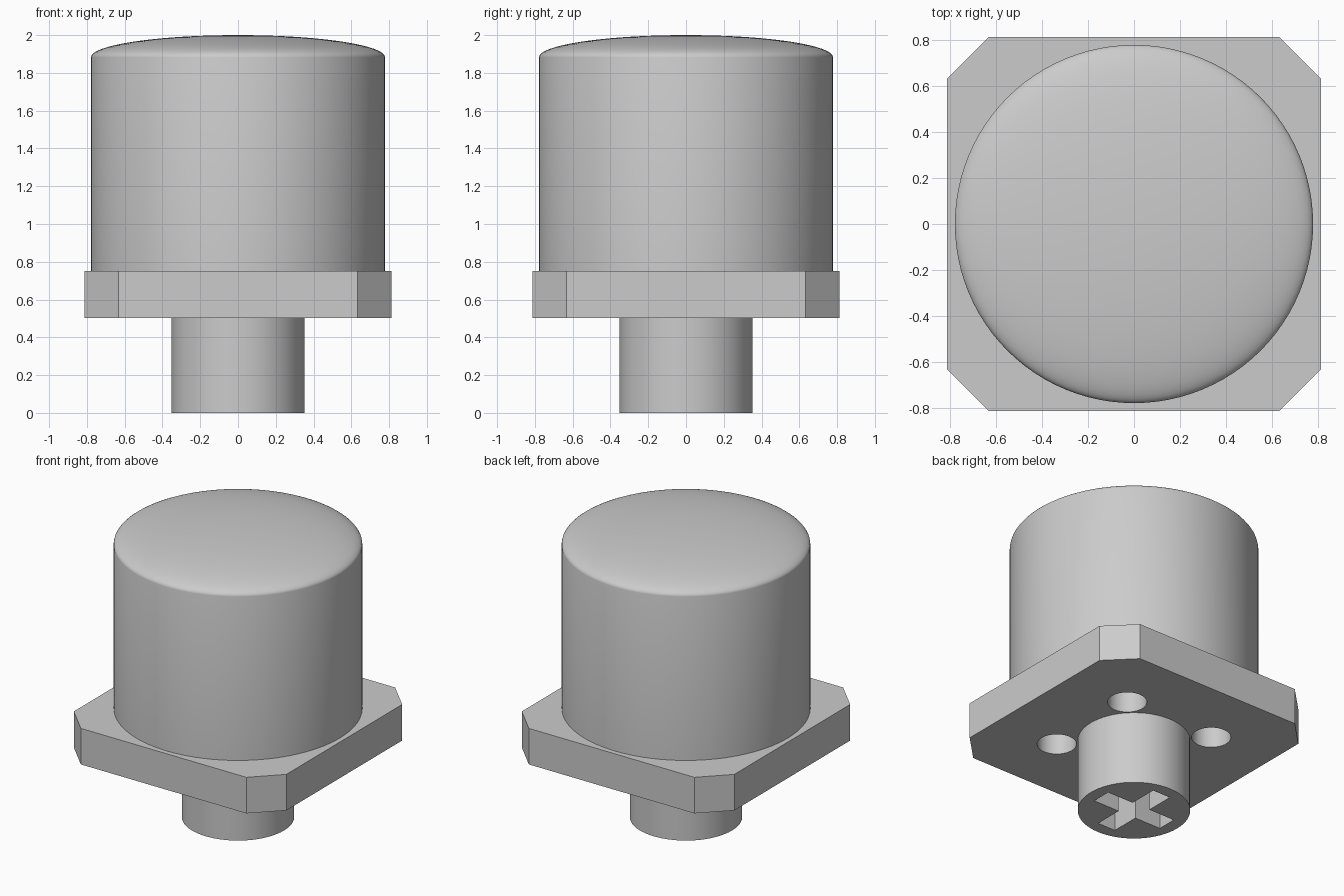
import bpy, bmesh, math

cube = bpy.data.objects.get("Cube")
if cube:
    bpy.data.objects.remove(cube, do_unlink=True)

GREY = (0.6, 0.6, 0.6, 1.0)
grey = bpy.data.materials.new("plain grey")
grey.use_nodes = True
grey.diffuse_color = GREY
grey.node_tree.nodes["Principled BSDF"].inputs["Base Color"].default_value = GREY

PLATE_BOTTOM, PLATE_TOP = 0.503, 0.752
CAP_RADIUS, RIM_Z, TOP_Z = 0.778, 1.883, 2.0
STEM_RADIUS = 0.352


def make_object(name, bm):
    bmesh.ops.recalc_face_normals(bm, faces=bm.faces)
    mesh = bpy.data.meshes.new(name)
    bm.to_mesh(mesh)
    bm.free()
    mesh.materials.append(grey)
    obj = bpy.data.objects.new(name, mesh)
    bpy.context.collection.objects.link(obj)
    return obj


def select(obj):
    bpy.ops.object.select_all(action="DESELECT")
    obj.select_set(True)
    bpy.context.view_layer.objects.active = obj


def smooth(obj):
    select(obj)
    bpy.ops.object.shade_smooth_by_angle(angle=math.radians(30))


def prism(name, outline, z0, z1):
    bm = bmesh.new()
    face = bm.faces.new([bm.verts.new((x, y, z0)) for x, y in outline])
    new = bmesh.ops.extrude_face_region(bm, geom=[face])["geom"]
    bmesh.ops.translate(bm, vec=(0, 0, z1 - z0),
                        verts=[g for g in new if isinstance(g, bmesh.types.BMVert)])
    return make_object(name, bm)


def circle(radius, cx=0, cy=0, sides=64):
    turns = [2 * math.pi * i / sides for i in range(sides)]
    return [(cx + radius * math.cos(a), cy + radius * math.sin(a)) for a in turns]


def four_way(points):
    """Repeat a few outline points at each quarter turn."""
    outline = []
    for _ in range(4):
        outline += points
        points = [(-y, x) for x, y in points]
    return outline


def cut(obj, cutter):
    cutter.hide_render = True
    mod = obj.modifiers.new("cut", "BOOLEAN")
    mod.operation, mod.solver, mod.object = "DIFFERENCE", "EXACT", cutter
    select(obj)
    bpy.ops.object.modifier_apply(modifier=mod.name)
    bpy.data.objects.remove(cutter, do_unlink=True)


# Square plate with chamfered corners and four round holes underneath
half, flat = 0.812, 0.632
plate = prism("base_plate", four_way([(half, -flat), (half, flat)]),
              PLATE_BOTTOM, PLATE_TOP)
hole = 0.343
for sx in (-1, 1):
    for sy in (-1, 1):
        cut(plate, prism("hole_cutter", circle(0.123, sx * hole, sy * hole, 48),
                         PLATE_BOTTOM - 0.1, PLATE_TOP + 0.1))
smooth(plate)

# Round stem with a cross-shaped socket in its lower end
stem = prism("stem", circle(STEM_RADIUS), 0, PLATE_BOTTOM + 0.01)
arm, w = 0.268, 0.068
cut(stem, prism("socket_cutter", four_way([(arm, -w), (arm, w), (w, w)]), -0.1, 0.4))
smooth(stem)

# Cylindrical cap with a shallow elliptical dome, spun from its profile
steps = 20
profile = [(0, PLATE_TOP - 0.004), (CAP_RADIUS, PLATE_TOP - 0.004)]
for i in range(steps + 1):
    a = math.pi / 2 * i / steps
    profile.append((CAP_RADIUS * math.cos(a), RIM_Z + (TOP_Z - RIM_Z) * math.sin(a)))
bm = bmesh.new()
verts = [bm.verts.new((r, 0, z)) for r, z in profile]
edges = [bm.edges.new(pair) for pair in zip(verts, verts[1:])]
bmesh.ops.spin(bm, geom=verts + edges, cent=(0, 0, 0), axis=(0, 0, 1),
               angle=2 * math.pi, steps=96)
bmesh.ops.remove_doubles(bm, verts=bm.verts, dist=0.0001)
smooth(make_object("domed_cap", bm))
